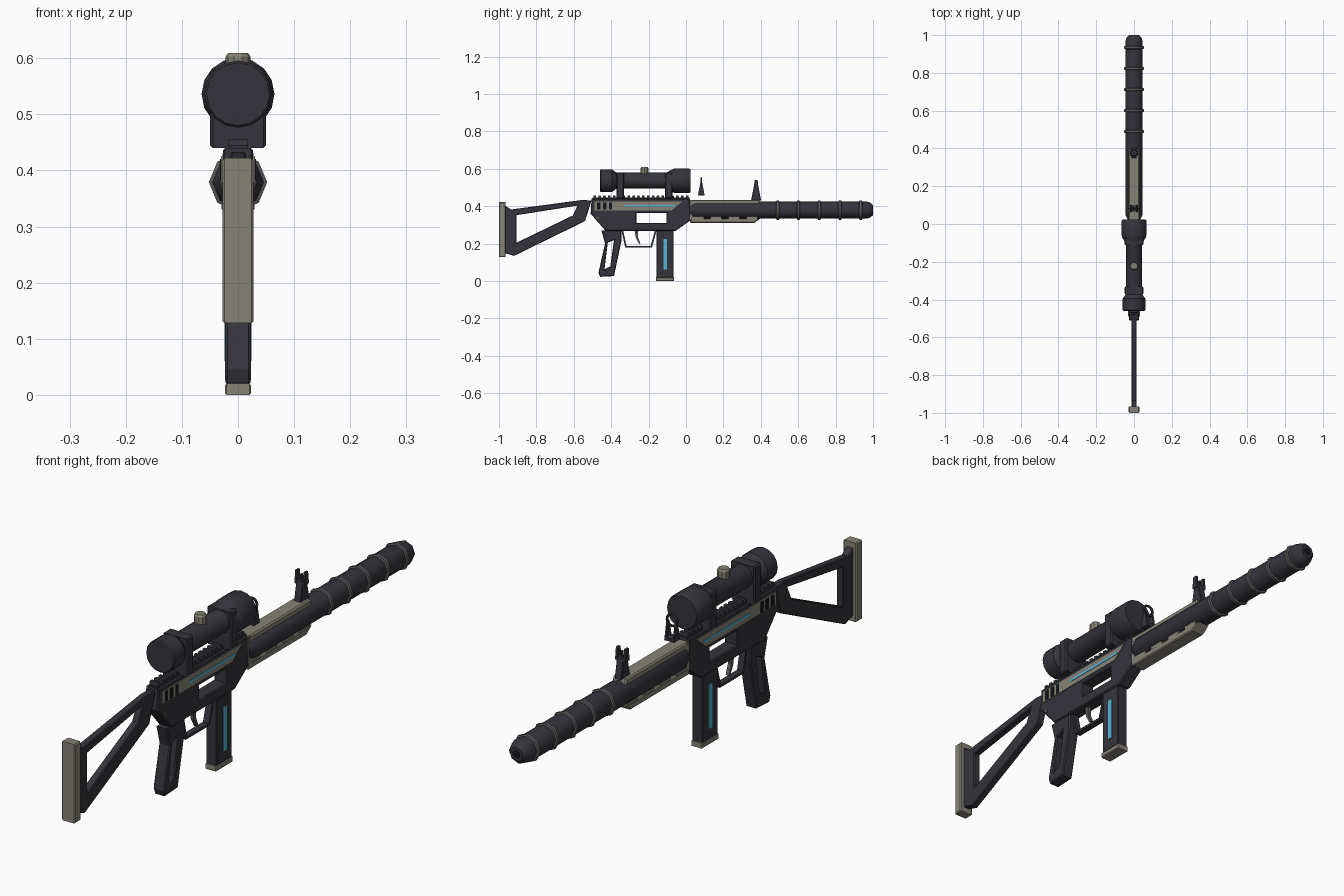
import bpy, bmesh, math
from mathutils import Matrix

if "Cube" in bpy.data.objects:
    bpy.data.objects.remove(bpy.data.objects["Cube"])


def material(name, rgb):
    m = bpy.data.materials.new(name)
    m.diffuse_color = (*rgb, 1)
    m.use_nodes = True
    m.node_tree.nodes["Principled BSDF"].inputs["Base Color"].default_value = m.diffuse_color
    return m


DARK = material("charcoal", (0.035, 0.034, 0.044))
LIGHT = material("warm_grey", (0.24, 0.225, 0.185))
RING = material("mid_grey", (0.10, 0.10, 0.10))
BLUE = material("cyan_blue", (0.09, 0.46, 0.66))
BLACK = material("black", (0.006, 0.008, 0.009))

# local x, y, z -> world y, z, x
SIDE = Matrix(((0, 0, 1, 0), (1, 0, 0, 0), (0, 1, 0, 0), (0, 0, 0, 1)))


def add(name, mesh, mat, smooth=None):
    ob = bpy.data.objects.new(name, mesh)
    bpy.context.collection.objects.link(ob)
    mesh.materials.clear()
    mesh.materials.append(mat)
    for p in mesh.polygons:
        p.use_smooth = smooth is not None
        p.material_index = 0
    if smooth:
        mesh.set_sharp_from_angle(angle=math.radians(smooth))
    return ob


def slab(name, loops, half, mat, bevel=0.0, x=0.0):
    """Side profile in (y, z), with holes, extruded across x."""
    cu = bpy.data.curves.new(name + "_profile", 'CURVE')
    cu.dimensions, cu.fill_mode = '2D', 'BOTH'
    cu.extrude, cu.bevel_depth, cu.offset = half - bevel, bevel, -bevel
    cu.bevel_resolution = 0
    for loop in loops:
        s = cu.splines.new('POLY')
        s.points.add(len(loop) - 1)
        s.use_cyclic_u = True
        for pt, (y, z) in zip(s.points, loop):
            pt.co = (y, z, 0, 1)
    tmp = bpy.data.objects.new("tmp", cu)
    mesh = bpy.data.meshes.new_from_object(tmp)
    bpy.data.objects.remove(tmp)
    bpy.data.curves.remove(cu)
    mesh.transform(Matrix.Translation((x, 0, 0)) @ SIDE)
    return add(name, mesh, mat)


def rect(y0, y1, z0, z1):
    return [(y0, z0), (y1, z0), (y1, z1), (y0, z1)]


def box(name, x, y0, y1, z0, z1, half, mat, bevel=0.0):
    return slab(name, [rect(y0, y1, z0, z1)], half, mat, bevel, x)


def lathe(name, profile, zc, sides, mat, smooth=50, yc=0, upright=False):
    """Revolve (radius, distance) pairs about the y axis, or z if upright."""
    bm = bmesh.new()
    rings = []
    for r, d in profile:
        ring = []
        for i in range(sides):
            a = 2 * math.pi * i / sides
            u, v = r * math.cos(a), r * math.sin(a)
            ring.append(bm.verts.new((u, yc + v, d) if upright else (u, d, zc + v)))
        rings.append(ring)
    for a, b in zip(rings, rings[1:]):
        for i in range(sides):
            j = (i + 1) % sides
            bm.faces.new((a[i], a[j], b[j], b[i]))
    bm.faces.new(rings[0])
    bm.faces.new(rings[-1])
    bmesh.ops.recalc_face_normals(bm, faces=bm.faces)
    mesh = bpy.data.meshes.new(name)
    bm.to_mesh(mesh)
    bm.free()
    return add(name, mesh, mat, smooth)


# Stock with triangular opening, and butt plate
slab("stock", [[(-0.97, 0.405), (-0.935, 0.382), (-0.555, 0.433), (-0.505, 0.43),
                (-0.54, 0.32), (-0.92, 0.134), (-0.97, 0.15)],
               [(-0.905, 0.352), (-0.58, 0.403), (-0.605, 0.35), (-0.905, 0.205)]],
     0.014, DARK, 0.003)
box("butt_plate", 0, -1.0, -0.965, 0.128, 0.422, 0.028, LIGHT, 0.004)

# Receiver with a through window
slab("receiver", [[(-0.51, 0.36), (-0.505, 0.44), (0.02, 0.44), (0.025, 0.325),
                   (-0.055, 0.268), (-0.43, 0.268)],
                  rect(-0.265, -0.105, 0.31, 0.363)], 0.027, DARK, 0.004)

# Side panels, light stripes, vents and pins
for s, side in ((1, "right"), (-1, "left")):
    slab("panel_" + side, [[(-0.49, 0.378), (-0.075, 0.378), (-0.02, 0.425), (-0.49, 0.425)]],
         0.003, LIGHT, 0, s * 0.0275)
    box("panel_stripe_" + side, s * 0.031, -0.33, -0.06, 0.397, 0.406, 0.001, BLUE)
    for i in range(3):
        y = -0.475 + i * 0.031
        box(f"vent_{side}_{i}", s * 0.031, y, y + 0.018, 0.382, 0.42, 0.001, BLACK)
    box("pin_" + side, s * 0.027, -0.478, -0.466, 0.33, 0.342, 0.002, RING)
    box("magazine_stripe_" + side, s * 0.023, -0.121, -0.101, 0.06, 0.225, 0.0015, BLUE)

# Toothed top rail
teeth = [(-0.5, 0.43), (-0.5, 0.445)]
for i in range(20):
    y = -0.5 + i * 0.026
    teeth += [(y + 0.004, 0.445), (y + 0.006, 0.456), (y + 0.018, 0.456), (y + 0.02, 0.445)]
slab("top_rail", [teeth + [(0.02, 0.445), (0.02, 0.43)]], 0.018, DARK)

# Pistol grip with slot
slab("grip", [[(-0.452, 0.27), (-0.345, 0.27), (-0.345, 0.215), (-0.385, 0.026),
               (-0.46, 0.022), (-0.468, 0.045), (-0.433, 0.2)],
              [(-0.418, 0.205), (-0.385, 0.218), (-0.405, 0.078), (-0.436, 0.062)]],
     0.023, DARK, 0.004)

# Trigger guard and trigger
slab("trigger_guard", [[(-0.345, 0.27), (-0.325, 0.179), (-0.182, 0.179), (-0.157, 0.27),
                        (-0.166, 0.27), (-0.189, 0.188), (-0.318, 0.188), (-0.336, 0.27)]],
     0.012, DARK)
slab("trigger", [[(-0.275, 0.27), (-0.255, 0.27), (-0.257, 0.235), (-0.243, 0.2),
                  (-0.25, 0.198), (-0.268, 0.23)]], 0.007, RING)

# Magazine
box("magazine", 0, -0.157, -0.067, 0.018, 0.272, 0.022, DARK, 0.003)
box("magazine_base", 0, -0.161, -0.063, 0.0, 0.02, 0.0235, LIGHT, 0.003)

# Barrel with shroud, bands and muzzle
BZ = 0.379
lathe("barrel", [(0.034, 0.025), (0.046, 0.05), (0.046, 0.965), (0.04, 0.985), (0.027, 1.0)],
      BZ, 8, DARK)
lathe("muzzle_hole", [(0.016, 0.99), (0.016, 1.0008)], BZ, 8, BLACK)
for i in range(5):
    y = 0.49 + i * 0.111
    lathe(f"barrel_band_{i}", [(0.046, y - 0.009), (0.052, y - 0.006),
                               (0.052, y + 0.006), (0.046, y + 0.009)], BZ, 8, RING)

# Handguard: upper strip, lower strip with raised lugs, rear collar
slab("handguard_top", [[(0.025, 0.405), (0.4, 0.405), (0.39, 0.434), (0.025, 0.434)]],
     0.028, LIGHT, 0.005)
slab("handguard_bottom", [[(0.025, 0.31), (0.365, 0.31), (0.4, 0.335), (0.025, 0.335)]],
     0.028, LIGHT, 0.004)
for i in range(4):
    y = 0.035 + i * 0.096
    box(f"handguard_lug_{i}", 0, y, y + 0.06, 0.33, 0.345, 0.027, LIGHT)
box("handguard_collar", 0, 0.022, 0.036, 0.312, 0.432, 0.027, LIGHT)

# Front sight: pedestal, centre post and two ears
slab("front_sight_base", [[(0.348, 0.43), (0.402, 0.43), (0.388, 0.5), (0.362, 0.5)]],
     0.014, DARK, 0.002)
box("front_sight_post", 0, 0.371, 0.379, 0.495, 0.528, 0.003, DARK)
box("front_sight_bridge", 0, 0.362, 0.388, 0.492, 0.505, 0.02, DARK)
for s, side in ((1, "right"), (-1, "left")):
    slab("front_sight_ear_" + side, [[(0.362, 0.495), (0.388, 0.495), (0.383, 0.54), (0.367, 0.54)]],
         0.004, DARK, 0, s * 0.017)
    # Rear sight wings
    slab("rear_sight_wing_" + side, [[(0.063, 0.456), (0.1, 0.456), (0.087, 0.525), (0.077, 0.525)]],
         0.003, DARK, 0, s * 0.017)

# Rear sight aperture ring
bpy.ops.mesh.primitive_torus_add(major_radius=0.021, minor_radius=0.005, major_segments=16,
                                 minor_segments=6, location=(0, 0.082, 0.529),
                                 rotation=(math.pi / 2, 0, 0))
ring = bpy.context.object
ring.name = "rear_sight_ring"
ring.data.materials.append(DARK)
box("rear_sight_base", 0, 0.065, 0.099, 0.456, 0.468, 0.019, DARK)

# Scope body, mounts and adjustment knob
SZ = 0.536
lathe("scope", [(0.056, -0.46), (0.06, -0.455), (0.06, -0.395), (0.043, -0.372), (0.043, -0.105),
                (0.063, -0.07), (0.065, -0.06), (0.065, 0.018), (0.061, 0.024)],
      SZ, 16, DARK, 35)
for name, y in (("rear", -0.352), ("front", -0.092)):
    box(f"scope_mount_{name}", 0, y - 0.02, y + 0.02, 0.44, 0.581, 0.05, DARK, 0.005)
lathe("scope_knob", [(0.022, 0.565), (0.022, 0.603), (0.018, 0.609)], 0, 10, LIGHT, 30,
      yc=-0.222, upright=True)
